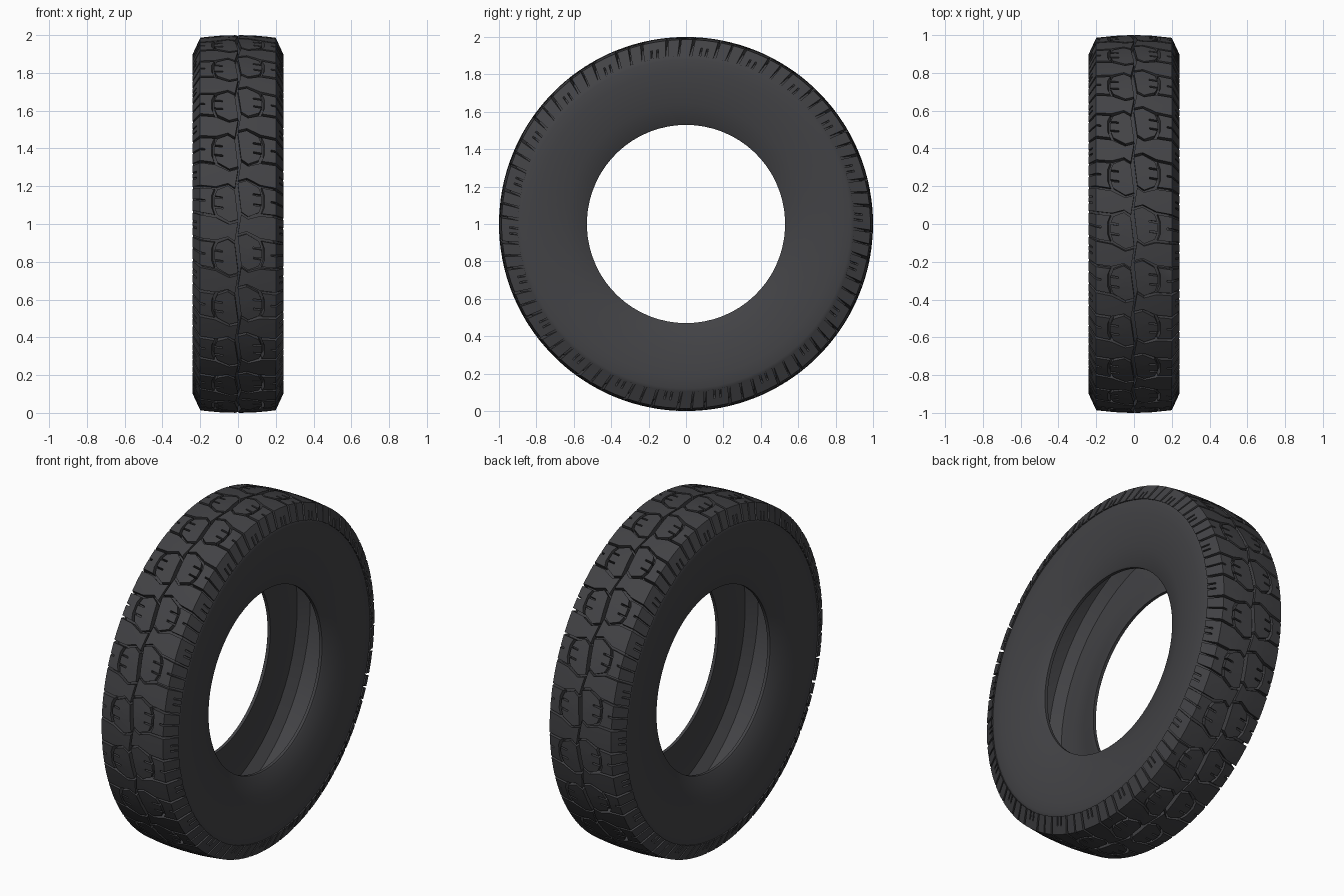
import bpy, bmesh, math
from mathutils import Matrix, Vector

cube = bpy.data.objects.get("Cube")
if cube:
    bpy.data.objects.remove(cube)

PITCHES = 22
STEP = 2 * math.pi / PITCHES
CENTRE = Vector((0, 0, 1))

rubber = bpy.data.materials.new("dark rubber")
rubber.use_nodes = True
rubber.diffuse_color = (0.055, 0.055, 0.06, 1)
shader = rubber.node_tree.nodes["Principled BSDF"]
shader.inputs["Base Color"].default_value = rubber.diffuse_color
shader.inputs["Roughness"].default_value = 0.8


def finish(bm, name, angle):
    """Turn a bmesh into a shaded object lifted onto the ground."""
    bmesh.ops.recalc_face_normals(bm, faces=bm.faces[:])
    bmesh.ops.translate(bm, verts=bm.verts[:], vec=CENTRE)
    mesh = bpy.data.meshes.new(name)
    bm.to_mesh(mesh)
    bm.free()
    mesh.materials.append(rubber)
    ob = bpy.data.objects.new(name, mesh)
    bpy.context.collection.objects.link(ob)
    bpy.ops.object.select_all(action='DESELECT')
    bpy.context.view_layer.objects.active = ob
    ob.select_set(True)
    bpy.ops.object.shade_smooth_by_angle(angle=math.radians(angle))
    return ob


# Carcass: hollow tyre shell turned around the axle (x, radius)
outer = [(.1, .965), (.185, .955), (.232, .9), (.238, .88), (.239, .82),
         (.235, .75), (.217, .64), (.185, .54), (.178, .53)]
inner = [(.16, .53), (.165, .56), (.2, .65), (.218, .75), (.222, .87), (.18, .93)]
half = outer + inner
loop = [(0, .968)] + half + [(0, .945)] + [(-x, r) for x, r in reversed(half)]

bm = bmesh.new()
ring = [bm.verts.new((x, 0, r)) for x, r in loop]
edges = [bm.edges.new((a, b)) for a, b in zip(ring, ring[1:] + ring[:1])]
bmesh.ops.spin(bm, geom=ring + edges, cent=(0, 0, 0), axis=(1, 0, 0),
               angle=2 * math.pi, steps=66, use_merge=True)
bmesh.ops.remove_doubles(bm, verts=bm.verts[:], dist=1e-4)
finish(bm, "tyre_carcass", 25)


# Tread blocks drawn flat: s runs across the tread, t around it
def both(points):
    """Mirror a half outline in t into a closed outline."""
    return points + [(s, -t) for s, t in reversed(points)]


centre_block = both([(.008, .077), (.05, .097), (.11, .067), (.124, .032),
                     (.08, .032), (.08, .022), (.127, .022)])
shoulder_block = both([(.165, .005), (.14, .005), (.139, .034), (.126, .069),
                       (.2, .066), (.295, .064), (.295, .005)][2:6]
                      + [(.295, .005), (.175, .005)])
wide_block = both([(.008, .052), (.05, .033), (.118, .06), (.295, .065),
                   (.295, .022), (.245, .022), (.245, .012), (.295, .012)])


def surface(s, h):
    """Point (x, radius) on the tread; h is 0 at the groove floor, 1 on top."""
    k = min(s / .2, 1)
    top = Vector((.2 * k, 1 - .014 * k * k))
    low = Vector((.19 * k, .96 - .014 * k * k))
    if s > .2:
        f = (s - .2) / .095
        top = top.lerp(Vector((.241, .897)), f)
        low = low.lerp(Vector((.226, .897)), f)
    return low.lerp(top, h)


def add_block(bm, outline, shift):
    """Extrude one outline, cut it where it bends, and wrap it on the tyre."""
    flat = bmesh.new()
    face = flat.faces.new([flat.verts.new((s, t, 0)) for s, t in outline])
    geom = bmesh.ops.extrude_face_region(flat, geom=[face])["geom"]
    bmesh.ops.translate(flat, vec=(0, 0, 1),
                        verts=[g for g in geom if isinstance(g, bmesh.types.BMVert)])
    for co, no in (((.1, 0, 0), (1, 0, 0)), ((.2, 0, 0), (1, 0, 0)), ((0, 0, 0), (0, 1, 0))):
        bmesh.ops.bisect_plane(flat, geom=flat.verts[:] + flat.edges[:] + flat.faces[:],
                               plane_co=co, plane_no=no)
    bmesh.ops.triangulate(flat, faces=flat.faces[:])
    for v in flat.verts:
        s, t, h = v.co
        a = t + shift + .15 * s
        x, r = surface(s, h)
        x += .01 * math.sin(2 * math.pi * (t + shift) / STEP) * max(0, 1 - s / .1)
        v.co = (x, -r * math.sin(a), r * math.cos(a))
    mesh = bpy.data.meshes.new("block")
    flat.to_mesh(mesh)
    flat.free()
    bm.from_mesh(mesh)
    bpy.data.meshes.remove(mesh)


# Each side repeats the same three blocks; the right is the left turned round
for name, turn, offset in (("left_tread_blocks", 0, 0),
                           ("right_tread_blocks", math.pi, .15 * STEP)):
    bm = bmesh.new()
    add_block(bm, centre_block, 0)
    add_block(bm, shoulder_block, 0)
    add_block(bm, wide_block, STEP / 2)
    unit = bm.verts[:] + bm.edges[:] + bm.faces[:]
    for i in range(1, PITCHES):
        copy = bmesh.ops.duplicate(bm, geom=unit)["geom"]
        bmesh.ops.rotate(bm, cent=(0, 0, 0), matrix=Matrix.Rotation(i * STEP, 3, 'X'),
                         verts=[g for g in copy if isinstance(g, bmesh.types.BMVert)])
    bmesh.ops.rotate(bm, cent=(0, 0, 0), verts=bm.verts[:],
                     matrix=Matrix.Rotation(offset, 3, 'X') @ Matrix.Rotation(turn, 3, 'Z'))
    finish(bm, name, 20)
